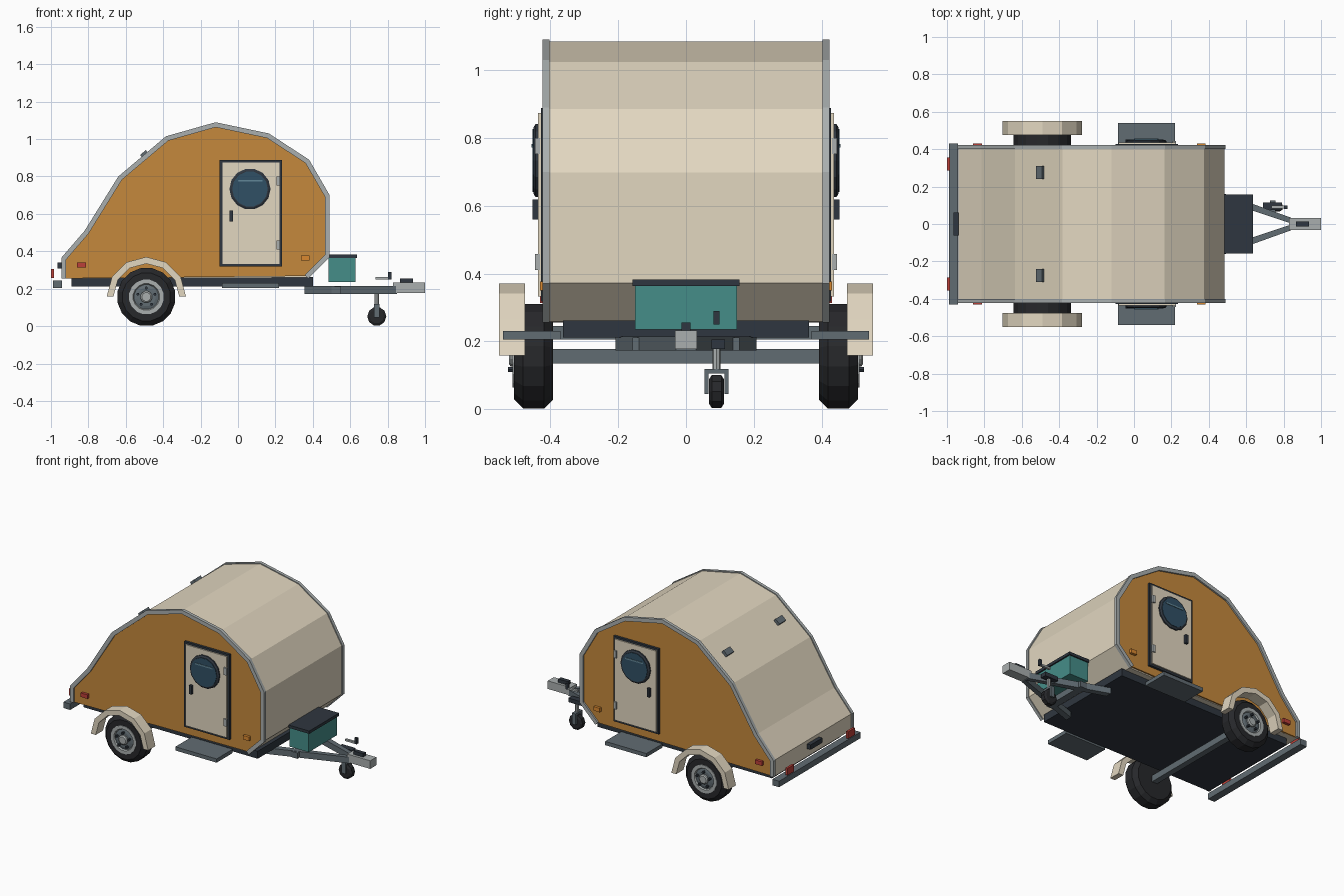
import bpy, bmesh
from math import sin, cos, pi, radians
from mathutils import Vector

if "Cube" in bpy.data.objects:
    bpy.data.objects.remove(bpy.data.objects["Cube"])

COLORS = {
    "orange": (0.56, 0.25, 0.045), "cream": (0.76, 0.68, 0.53), "teal": (0.06, 0.27, 0.25),
    "dark": (0.028, 0.037, 0.05), "rubber": (0.02, 0.021, 0.024), "steel": (0.12, 0.15, 0.17),
    "alloy": (0.40, 0.43, 0.43), "red": (0.5, 0.05, 0.04), "amber": (0.7, 0.25, 0.03),
    "glass": (0.03, 0.08, 0.13), "glint": (0.12, 0.24, 0.31),
}
MATS = {}
for key, c in COLORS.items():
    MATS[key] = bpy.data.materials.new(key)
    MATS[key].diffuse_color = (*c, 1)


def build(name, verts, faces, mat, mirror=False):
    me = bpy.data.meshes.new(name)
    me.from_pydata(verts, [], faces)
    bm = bmesh.new()
    bm.from_mesh(me)
    bmesh.ops.recalc_face_normals(bm, faces=bm.faces)
    bm.to_mesh(me)
    bm.free()
    me.materials.append(MATS[mat])
    ob = bpy.data.objects.new(name, me)
    bpy.context.collection.objects.link(ob)
    if mirror:
        m = ob.modifiers.new("mirror", 'MIRROR')
        m.use_axis = (False, True, False)
        m.use_mirror_merge = False
    return ob


def prism(name, pts, a, b, mat, mirror=False, axis='y'):
    """Extrude a 2D outline (xz along y, or xy along z) from a to b."""
    n = len(pts)
    put = (lambda p, t: (p[0], t, p[1])) if axis == 'y' else (lambda p, t: (p[0], p[1], t))
    verts = [put(p, a) for p in pts] + [put(p, b) for p in pts]
    faces = [range(n), range(n, 2 * n)]
    faces += [(i, (i + 1) % n, n + (i + 1) % n, n + i) for i in range(n)]
    return build(name, verts, [tuple(f) for f in faces], mat, mirror)


def box(name, x0, x1, y0, y1, z0, z1, mat, mirror=False):
    return prism(name, [(x0, z0), (x1, z0), (x1, z1), (x0, z1)], y0, y1, mat, mirror)


def strip(name, outer, inner, a, b, mat, mirror=False):
    """Band between two matching open outlines, with thickness along y."""
    n = len(outer)
    verts = [(p[0], y, p[1]) for i in range(n)
             for p, y in ((outer[i], a), (outer[i], b), (inner[i], b), (inner[i], a))]
    faces = [(0, 1, 2, 3), tuple(range(4 * n - 4, 4 * n))]
    for i in range(n - 1):
        for k in range(4):
            l = (k + 1) % 4
            faces.append((4 * i + k, 4 * i + l, 4 * i + 4 + l, 4 * i + 4 + k))
    return build(name, verts, faces, mat, mirror)


def lathe(name, profile, cx, cz, n, mat, mirror=False):
    """Spin (radius, y) points around a y axis through (cx, cz), capping both ends."""
    verts = [(cx + r * cos(2 * pi * (i + .5) / n - pi / 2), y, cz + r * sin(2 * pi * (i + .5) / n - pi / 2))
             for r, y in profile for i in range(n)]
    m = len(profile)
    faces = [tuple(range(n)), tuple(range((m - 1) * n, m * n))]
    for j in range(m - 1):
        for i in range(n):
            k = (i + 1) % n
            faces.append((j * n + i, j * n + k, (j + 1) * n + k, (j + 1) * n + i))
    return build(name, verts, faces, mat, mirror)


def inset(pts, d):
    """Mitred inward offset of an open outline."""
    P = [Vector(p) for p in pts]
    N = []
    for p, q in zip(P, P[1:]):
        e = (q - p).normalized()
        N.append(Vector((e.y, -e.x)))
    out = []
    for i, p in enumerate(P):
        n1, n2 = N[max(i - 1, 0)], N[min(i, len(N) - 1)]
        out.append(p + (n1 + n2) * (d / (1 + n1.dot(n2))))
    return out


# body shell, side panels and edge trim
OUT = [(-.945, .255), (-.945, .365), (-.82, .51), (-.64, .80), (-.385, 1.015), (-.12, 1.09),
       (.165, 1.03), (.38, .89), (.49, .70), (.49, .37), (.375, .255)]
prism("body_shell", inset(OUT, .006), -.402, .402, "cream")
prism("side_panel", inset(OUT, .018), -.412, -.4, "orange", True)
strip("edge_trim", OUT, inset(OUT, .026), -.423, -.402, "alloy", True)

# chassis, axle, bumper, steps
box("floor_chassis", -.89, .40, -.363, .363, .212, .262, "dark")
box("axle", -.51, -.47, -.40, .40, .135, .178, "steel")
box("rear_bumper", -.99, -.94, -.43, .43, .205, .245, "steel")
box("side_step", -.085, .22, -.54, -.37, .205, .23, "steel", True)

# wheels
WX, WZ = -.49, .156
lathe("tyre", [(.10, -.392), (.13, -.392), (.157, -.418), (.157, -.48), (.13, -.507), (.092, -.507),
               (.092, -.49)], WX, WZ, 16, "rubber", True)
lathe("wheel_rim", [(.094, -.48), (.094, -.511), (.072, -.511), (.064, -.498)], WX, WZ, 16, "alloy", True)
lathe("wheel_disc", [(.067, -.49), (.067, -.502), (.05, -.507)], WX, WZ, 16, "steel", True)
lathe("hub_cap", [(.032, -.5), (.032, -.516), (.024, -.522)], WX, WZ, 12, "alloy", True)
for i in range(5):
    a = 2 * pi * i / 5 + pi / 2
    lathe("lug_nut_%d" % i, [(.008, -.5), (.008, -.525)], WX + .048 * cos(a), WZ + .048 * sin(a), 6, "dark", True)


# mudguards
def arc(r):
    return [(WX - r * cos(pi * i / 6), .158 + r * sin(pi * i / 6)) for i in range(7)]


strip("mudguard", arc(.212), arc(.176), -.552, -.475, "cream", True)

# doors with round windows, handles and hinges
box("door_frame", -.098, .236, -.428, -.405, .318, .888, "dark", True)
box("door_panel", -.084, .222, -.436, -.42, .332, .874, "cream", True)
lathe("window_ring", [(.11, -.43), (.11, -.444), (.1, -.45)], .064, .733, 14, "dark", True)
lathe("window_glass", [(.095, -.44), (.095, -.453)], .064, .733, 14, "glass", True)
box("window_glint", .0, .13, -.456, -.45, .772, .782, "glint", True)
box("door_handle", -.045, -.027, -.453, -.43, .56, .618, "dark", True)
for z in (.41, .752):
    box("door_hinge", .205, .225, -.445, -.43, z, z + .048, "alloy", True)

# marker lamps, tail lamps, hatch handle and hatch hinges
box("rear_marker", -.862, -.812, -.43, -.408, .313, .34, "red", True)
box("front_marker", .338, .382, -.43, -.408, .35, .377, "amber", True)
box("tail_lamp", -1.0, -.985, -.355, -.285, .258, .305, "red", True)
box("hatch_handle", -.965, -.935, -.062, .062, .308, .34, "dark")
u, w = Vector((.764, .645)), Vector((-.645, .764))
c = Vector((-.50, .918))
prism("hatch_hinge", [c - u * .02 - w * .01, c + u * .02 - w * .01, c + u * .02 + w * .013, c - u * .02 + w * .013],
      -.31, -.24, "steel", True)

# tongue box
box("storage_box", .485, .628, -.15, .15, .235, .365, "teal")
box("storage_lid", .483, .637, -.158, .158, .363, .382, "dark")

# drawbar and coupler
prism("drawbar", [(.355, -.165), (.355, -.208), (.85, -.03), (.85, .0)], .173, .214, "steel", True, 'z')
box("drawbar_crossbar", .50, .55, -.158, .158, .173, .212, "steel")
box("coupler", .83, 1.0, -.032, .032, .178, .232, "alloy")
box("coupler_lever", .865, .935, -.014, .014, .23, .255, "dark")

# jockey wheel and crank
JX, JY = .742, .09
lathe("jockey_wheel", [(.038, JY - .022), (.051, JY - .014), (.051, JY + .014), (.038, JY + .022)],
      JX, .052, 10, "rubber")
for s in (-1, 1):
    y = JY + s * .03
    box("jockey_fork", JX - .014, JX + .014, y - .006, y + .006, .045, .118, "steel")
box("jockey_fork_top", JX - .014, JX + .014, JY - .036, JY + .036, .105, .118, "steel")
prism("jockey_post", [(JX + .012 * cos(pi * i / 4), JY + .012 * sin(pi * i / 4)) for i in range(8)],
      .11, .192, "alloy", axis='z')
box("jockey_clamp", .69, .79, .075, .115, .178, .205, "dark")
box("crank_arm", JX - .008, .815, JY - .008, JY + .008, .25, .262, "alloy")
box("crank_knob", .803, .82, JY - .009, JY + .009, .25, .29, "dark")

for m in bpy.data.materials:
    if m.users and not m.is_grease_pencil:
        m.use_nodes = True
        m.node_tree.nodes["Principled BSDF"].inputs["Base Color"].default_value = m.diffuse_color
